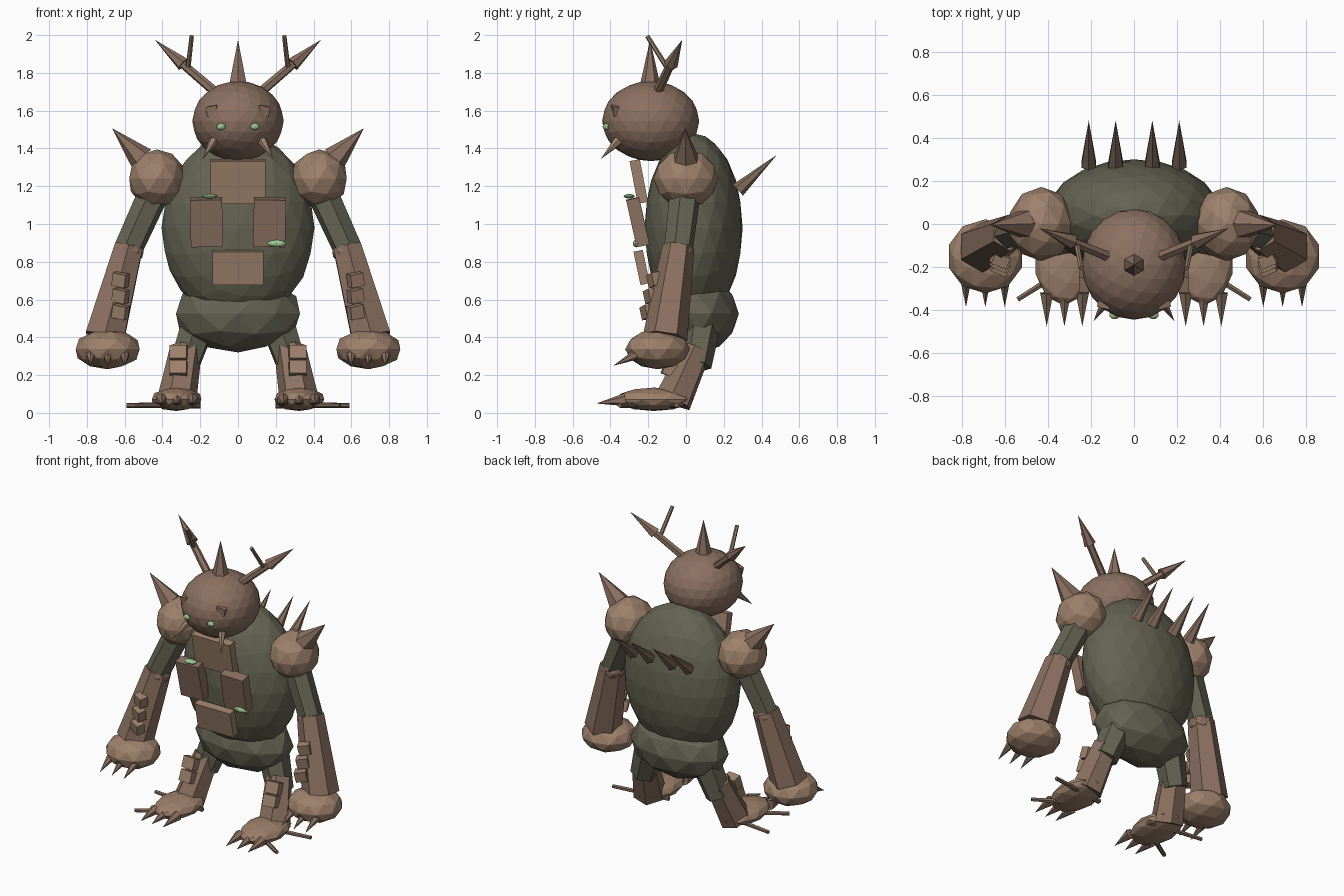
import bpy
from mathutils import Vector


def material(name, rgb):
    m = bpy.data.materials.new(name)
    m.diffuse_color = (*rgb, 1)
    return m


BARK = material("bark", (0.26, 0.165, 0.12))
LIGHT = material("light_bark", (0.34, 0.22, 0.15))
DARK = material("dark_bark", (0.22, 0.145, 0.105))
TWIG = material("twig", (0.28, 0.20, 0.13))
OLIVE = material("olive_body", (0.13, 0.125, 0.085))
GREEN = material("moss_green", (0.35, 0.60, 0.30))


def finish(name, mat):
    ob = bpy.context.object
    ob.name = name
    ob.data.materials.append(mat)
    return ob


def ball(name, loc, radii, mat, sub=2):
    bpy.ops.mesh.primitive_ico_sphere_add(subdivisions=sub, radius=1, location=loc)
    ob = finish(name, mat)
    ob.scale = radii
    return ob


def limb(name, a, b, r1, r2, mat, sides=6):
    """Tapered prism from a to b; r2 = 0 makes a spike."""
    a, b = Vector(a), Vector(b)
    bpy.ops.mesh.primitive_cone_add(vertices=sides, radius1=r1, radius2=r2,
                                    depth=(b - a).length, location=(a + b) / 2)
    ob = finish(name, mat)
    ob.rotation_euler = (b - a).to_track_quat('Z', 'Y').to_euler()
    return ob


def plate(name, loc, size, rot, mat):
    bpy.ops.mesh.primitive_cube_add(size=1, location=loc, rotation=rot)
    ob = finish(name, mat)
    ob.scale = size
    return ob


# body
ball("torso", (0, 0.04, 0.98), (0.405, 0.26, 0.5), OLIVE, 3)
ball("hips", (0, 0.07, 0.525), (0.345, 0.21, 0.205), OLIVE)

# head with crown spike
ball("head", (0, -0.187, 1.545), (0.242, 0.257, 0.212), BARK, 3)
limb("crown_spike", (0, -0.19, 1.70), (0, -0.19, 1.975), 0.062, 0, BARK)

# chest and belly plates
plate("chest_plate", (0, -0.25, 1.225), (0.29, 0.055, 0.23), (0.19, 0, 0), LIGHT)
plate("belly_plate", (0, -0.235, 0.77), (0.27, 0.05, 0.18), (0.21, 0, 0), LIGHT)

# moss patches
ball("moss_upper", (-0.15, -0.30, 1.147), (0.045, 0.03, 0.012), GREEN)
ball("moss_lower", (0.205, -0.262, 0.897), (0.05, 0.02, 0.02), GREEN)

# back spikes
for x in (-0.21, -0.085, 0.085, 0.21):
    limb("back_spike", (x, 0.275, 1.18), (x, 0.48, 1.365), 0.04, 0, DARK)

for s in (-1, 1):
    # face
    ball("eye", (s * 0.09, -0.422, 1.515), (0.025, 0.02, 0.019), GREEN)
    plate("brow", (s * 0.135, -0.375, 1.60), (0.06, 0.03, 0.05), (0.1, s * 0.2, s * 0.25), BARK)
    limb("tusk", (s * 0.13, -0.36, 1.44), (s * 0.188, -0.452, 1.343), 0.026, 0, LIGHT)

    # antlers
    limb("antler", (s * 0.11, -0.155, 1.69), (s * 0.32, -0.07, 1.87), 0.026, 0.022, BARK)
    limb("antler_tip", (s * 0.29, -0.08, 1.845), (s * 0.44, -0.02, 1.975), 0.038, 0, BARK)
    limb("antler_twig", (s * 0.265, -0.095, 1.82), (s * 0.245, -0.205, 1.995), 0.014, 0.012, TWIG)

    # breast plates
    plate("side_plate", (s * 0.167, -0.255, 1.01), (0.17, 0.07, 0.255), (0.22, s * 0.02, 0), BARK)

    # shoulder
    ball("shoulder", (s * 0.43, 0, 1.24), (0.153, 0.172, 0.155), LIGHT)
    limb("shoulder_spike", (s * 0.51, 0, 1.345), (s * 0.667, -0.005, 1.507), 0.07, 0, BARK)

    # arm
    limb("upper_arm", (s * 0.43, 0, 1.2), (s * 0.58, -0.04, 0.87), 0.085, 0.078, OLIVE)
    ball("elbow", (s * 0.577, -0.04, 0.855), (0.082, 0.082, 0.065), BARK)
    limb("forearm", (s * 0.578, -0.04, 0.88), (s * 0.705, -0.11, 0.40), 0.085, 0.118, BARK)
    for i in range(3):
        plate("forearm_plate", (s * 0.622, -0.165 - 0.018 * i, 0.705 - 0.085 * i),
              (0.075, 0.055, 0.07), (0.15, -s * 0.2, s * 0.4), LIGHT)
    ball("hand", (s * 0.69, -0.15, 0.337), (0.178, 0.172, 0.106), LIGHT)
    for x in (0.60, 0.69, 0.78):
        limb("finger_claw", (s * x, -0.26, 0.31), (s * x, -0.385, 0.25), 0.028, 0, BARK)

    # leg
    limb("thigh", (s * 0.20, 0.09, 0.50), (s * 0.285, 0.05, 0.25), 0.1, 0.085, OLIVE)
    limb("shin", (s * 0.275, 0.055, 0.34), (s * 0.325, -0.07, 0.06), 0.085, 0.105, BARK)
    for i in range(2):
        plate("shin_plate", (s * 0.315, -0.06 - 0.03 * i, 0.315 - 0.08 * i),
              (0.09, 0.06, 0.075), (-0.35, 0, s * 0.1), LIGHT)

    # foot, toes and roots
    ball("foot", (s * 0.325, -0.17, 0.072), (0.138, 0.208, 0.062), LIGHT)
    for x in (0.24, 0.323, 0.405):
        limb("toe_claw", (s * x, -0.32, 0.07), (s * x, -0.475, 0.05), 0.035, 0, BARK)
    limb("root_out", (s * 0.20, -0.10, 0.04), (s * 0.59, -0.05, 0.04), 0.017, 0.013, DARK)
    limb("root_front", (s * 0.27, -0.18, 0.04), (s * 0.54, -0.35, 0.04), 0.017, 0.013, DARK)
